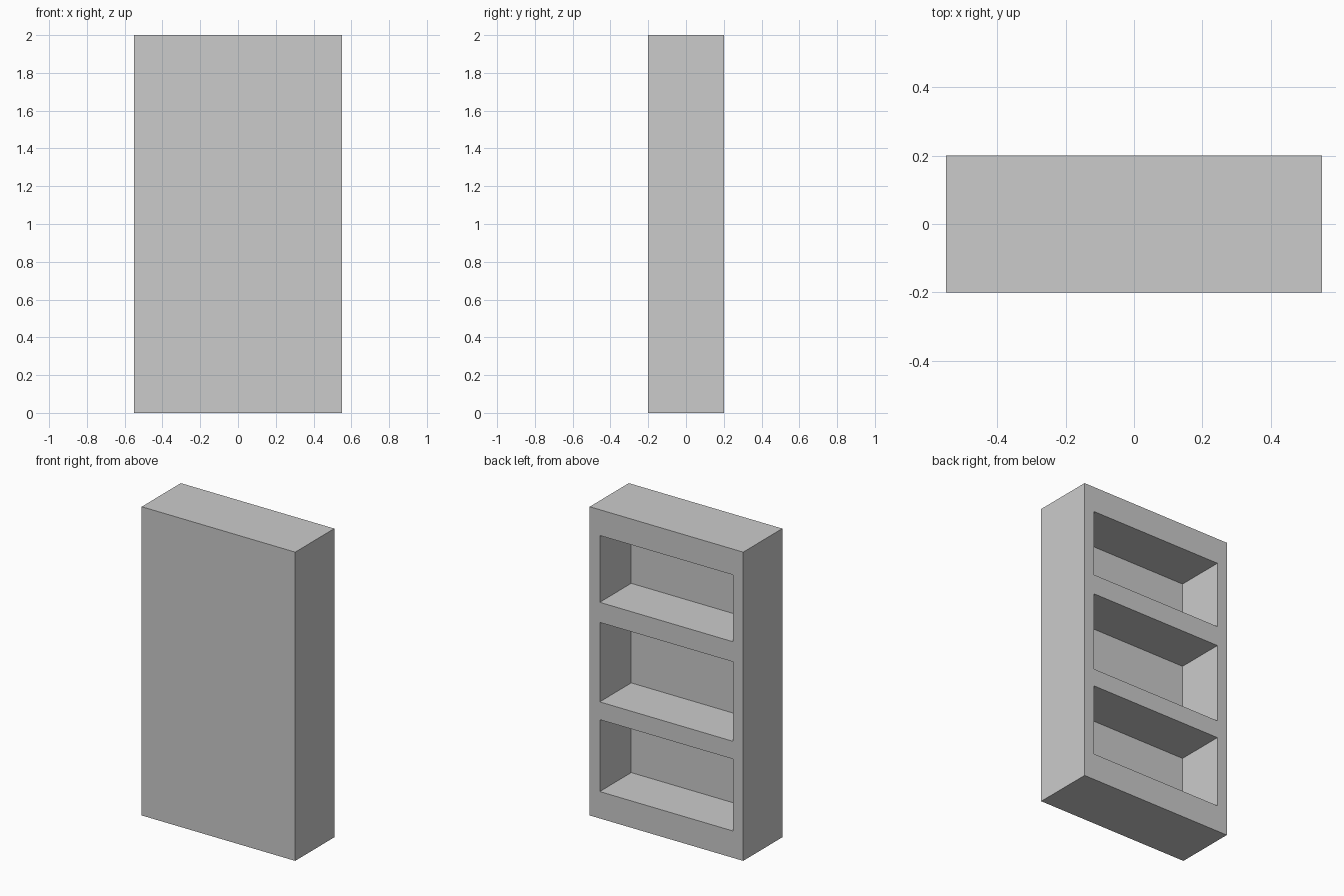
import bpy

if "Cube" in bpy.data.objects:
    bpy.data.objects.remove(bpy.data.objects["Cube"])


def box(name, x, y, z):
    """Axis-aligned box from (min, max) ranges."""
    bpy.ops.mesh.primitive_cube_add(size=1, location=[(a + b) / 2 for a, b in (x, y, z)])
    ob = bpy.context.object
    ob.name = name
    ob.scale = [b - a for a, b in (x, y, z)]
    bpy.ops.object.transform_apply(location=False, rotation=False, scale=True)
    return ob


# Solid cabinet body
cabinet = box("cabinet_body", (-0.55, 0.55), (-0.2, 0.2), (0, 2))

# Three shelf recesses, open towards +y
for i, z in enumerate([(0.174, 0.64), (0.755, 1.27), (1.40, 1.833)]):
    cutter = box(f"recess_cutter_{i + 1}", (-0.478, 0.478), (-0.122, 0.3), z)
    cutter.hide_render = True
    cutter.display_type = 'WIRE'
    mod = cabinet.modifiers.new(f"recess_{i + 1}", 'BOOLEAN')
    mod.operation = 'DIFFERENCE'
    mod.solver = 'EXACT'
    mod.object = cutter
